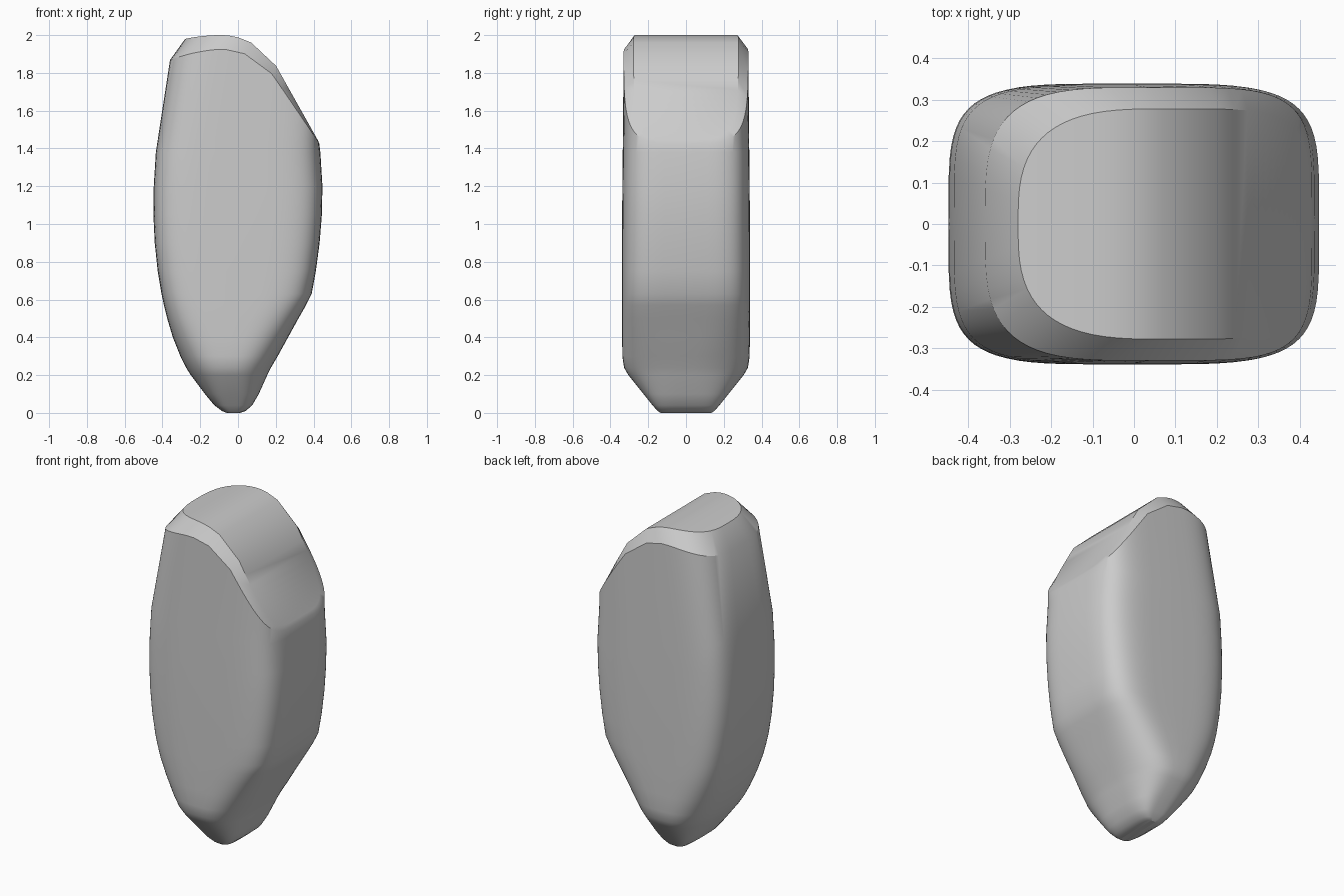
import bpy, bmesh
from math import cos, sin, pi, sqrt, copysign

cube = bpy.data.objects.get("Cube")
if cube:
    bpy.data.objects.remove(cube, do_unlink=True)

N = 72  # points around each ring


def crown(x):
    """Height of the arched top, running into a straight slope on the right."""
    if x > 0.2:
        return 1.84 - 1.78 * (x - 0.2)
    r = 0.9 if x < -0.09 else 0.343
    return 2 - r + sqrt(r * r - (x + 0.09) ** 2)


def bevel_foot(x):
    """Lower edge of the crown bevel, fading out down the slope."""
    fade = min(1, max(0, (0.44 - x) / 0.24))
    return crown(x) - 0.075 * fade - 0.06 * max(0, -0.1 - x)


def ring(x0, x1, half_y, n_left, n_right, height):
    """Rounded rectangle; height is a function of x."""
    points = []
    for i in range(N):
        c, s = cos(2 * pi * i / N), sin(2 * pi * i / N)
        power = 2 / (n_right if c > 0 else n_left)
        x = (x0 + x1) / 2 + (x1 - x0) / 2 * copysign(abs(c) ** power, c)
        y = half_y * copysign(abs(s) ** power, s)
        points.append((x, y, height(x)))
    return points


# Body sections: height, left x, right x, half depth, corner squareness
SECTIONS = [
    (0.0, -0.06, 0.01, 0.135, 4), (0.01, -0.085, 0.04, 0.15, 4),
    (0.04, -0.125, 0.075, 0.177, 3.8), (0.1, -0.175, 0.11, 0.225, 3.2),
    (0.2, -0.25, 0.155, 0.305, 2.7), (0.24, -0.275, 0.175, 0.328, 2.7),
    (0.3, -0.305, 0.21, 0.337, 2.9), (0.4, -0.345, 0.265, 0.338, 3.4),
    (0.5, -0.375, 0.32, 0.339, 4), (0.57, -0.392, 0.36, 0.339, 4.3),
    (0.63, -0.405, 0.39, 0.339, 4.5), (0.75, -0.425, 0.412, 0.339, 4.6),
    (0.9, -0.441, 0.432, 0.339, 4.6), (1.05, -0.448, 0.444, 0.338, 4.6),
    (1.2, -0.446, 0.447, 0.337, 4.6), (1.38, -0.435, 0.436, 0.335, 4.6),
]
rings = [ring(x0, x1, hy, n, n, lambda x, z=z: z) for z, x0, x1, hy, n in SECTIONS]
rings.append(ring(-0.36, 0.43, 0.33, 3.6, 4.8, bevel_foot))
rings.append(ring(-0.28, 0.42, 0.278, 3, 5, crown))

# Loft the sections
bm = bmesh.new()
loops = [[bm.verts.new(p) for p in r] for r in rings]
for low, high in zip(loops, loops[1:]):
    for i in range(N):
        j = (i + 1) % N
        bm.faces.new((low[i], low[j], high[j], high[i]))

# Close both ends with strips running front to back
for loop in (loops[0], loops[-1]):
    for i in range(N // 2):
        strip = [loop[i], loop[i + 1], loop[-i - 1], loop[-i % N]]
        bm.faces.new(list(dict.fromkeys(strip)))
bmesh.ops.recalc_face_normals(bm, faces=bm.faces)

mesh = bpy.data.meshes.new("rounded_body")
bm.to_mesh(mesh)
bm.free()
body = bpy.data.objects.new("rounded_body", mesh)
bpy.context.collection.objects.link(body)

grey = bpy.data.materials.new("plain_grey")
grey.use_nodes = True
colour = (0.6, 0.6, 0.6, 1)
grey.diffuse_color = colour
grey.node_tree.nodes["Principled BSDF"].inputs["Base Color"].default_value = colour
mesh.materials.append(grey)

bpy.ops.object.select_all(action="DESELECT")
body.select_set(True)
bpy.context.view_layer.objects.active = body
bpy.ops.object.shade_smooth_by_angle(angle=pi / 6)
